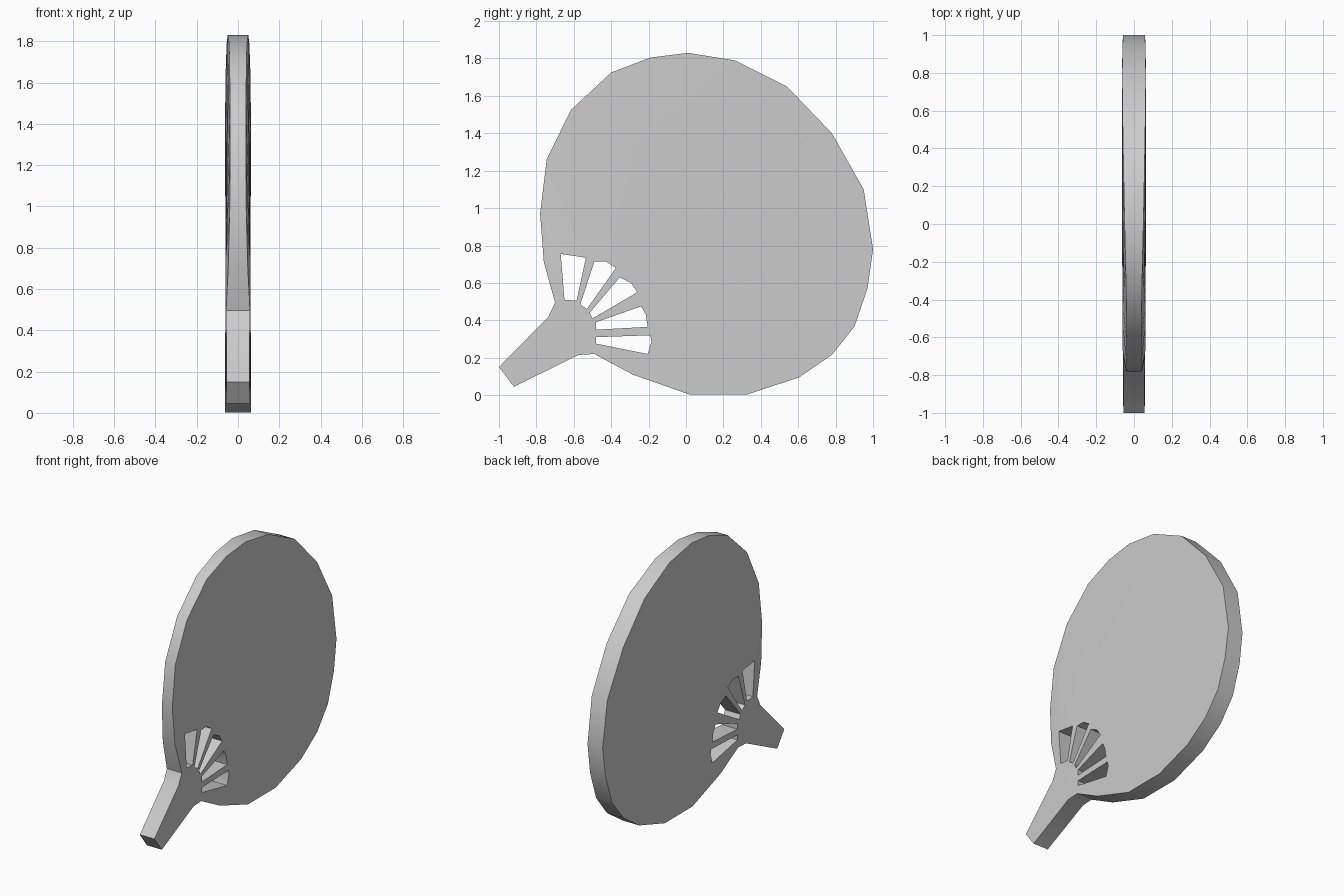
import bpy, bmesh, math

if "Cube" in bpy.data.objects:
    bpy.data.objects.remove(bpy.data.objects["Cube"])

# Outline of blade and handle: y, z, half thickness (thinner on the near rim)
OUTLINE = [
    (0.01, 1.83, .05), (0.26, 1.79, .055), (0.54, 1.65, .06), (0.78, 1.40, .063),
    (0.95, 1.10, .06), (1.0, 0.78, .058), (0.97, 0.57, .06), (0.90, 0.365, .062),
    (0.78, 0.215, .063), (0.605, 0.095, .063), (0.325, 0.003, .063), (0.02, 0.003, .063),
    (-0.285, 0.11, .062), (-0.49, 0.22, .06), (-0.575, 0.215, .06), (-0.92, 0.045, .058),
    (-1.0, 0.15, .056), (-0.735, 0.42, .057), (-0.70, 0.495, .058), (-0.76, 0.71, .047),
    (-0.78, 0.97, .04), (-0.745, 1.26, .039), (-0.615, 1.525, .039), (-0.40, 1.725, .041),
    (-0.19, 1.805, .045)]

# Slots fanning out from the handle: y, z
SLOTS = [
    [(-.67, .755), (-.535, .735), (-.585, .505), (-.65, .51)],
    [(-.49, .715), (-.43, .715), (-.375, .68), (-.53, .46), (-.565, .485)],
    [(-.355, .63), (-.295, .60), (-.26, .55), (-.50, .41), (-.515, .44)],
    [(-.24, .475), (-.215, .43), (-.205, .365), (-.48, .35), (-.48, .39)],
    [(-.19, .32), (-.185, .285), (-.205, .22), (-.48, .275), (-.48, .31)]]


def add_loop(bm, pts):
    vs = [bm.verts.new((0, p[0], p[1])) for p in pts]
    edges = [bm.edges.new((a, b)) for a, b in zip(vs, vs[1:] + vs[:1])]
    return vs, edges


# Fill the pierced silhouette once
bm = bmesh.new()
half = {}
edges = []
for loop in [OUTLINE] + SLOTS:
    vs, es = add_loop(bm, loop)
    edges += es
    for v, p in zip(vs, loop):
        half[v] = p[2] if len(p) > 2 else .06
bmesh.ops.triangle_fill(bm, edges=edges, use_beauty=True, use_dissolve=False,
                        normal=(1, 0, 0))

# Copy it to the other side, space the sides apart and wall the edges
faces = list(bm.faces)
twin = {v: bm.verts.new((-h, v.co.y, v.co.z)) for v, h in half.items()}
for v, h in half.items():
    v.co.x = h
for f in faces:
    bm.faces.new([twin[v] for v in reversed(f.verts)])
for e in edges:
    a, b = e.verts
    bm.faces.new((a, b, twin[b], twin[a]))
bmesh.ops.recalc_face_normals(bm, faces=bm.faces)

mesh = bpy.data.meshes.new("hand_fan")
bm.to_mesh(mesh)
bm.free()
fan = bpy.data.objects.new("hand_fan", mesh)
bpy.context.collection.objects.link(fan)
bpy.context.view_layer.objects.active = fan
fan.select_set(True)
bpy.ops.object.shade_smooth_by_angle(angle=math.radians(30))
